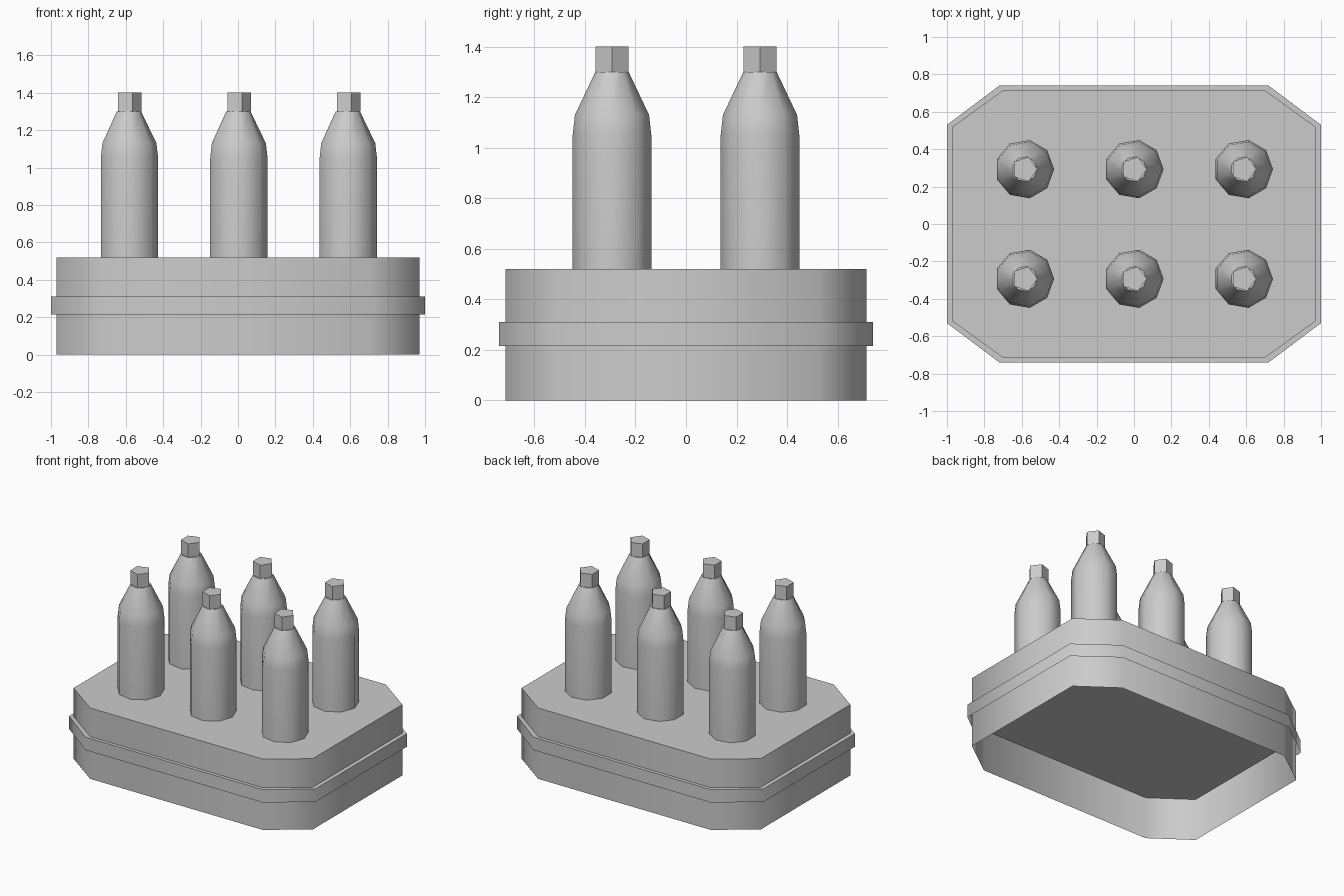
import bpy
import bmesh
from math import cos, sin, pi, radians

cube = bpy.data.objects.get("Cube")
if cube:
    bpy.data.objects.remove(cube, do_unlink=True)

grey = bpy.data.materials.new("plain grey")
grey.use_nodes = True
colour = (0.6, 0.6, 0.6, 1)
grey.diffuse_color = colour
grey.node_tree.nodes["Principled BSDF"].inputs["Base Color"].default_value = colour


def loft(name, outlines, location=(0, 0, 0), cap_bottom=False):
    """Stack matching outlines into a shell closed at the top."""
    bm = bmesh.new()
    rings = [[bm.verts.new(p) for p in outline] for outline in outlines]
    for low, high in zip(rings, rings[1:]):
        n = len(low)
        for i in range(n):
            j = (i + 1) % n
            bm.faces.new((low[i], low[j], high[j], high[i]))
    bm.faces.new(rings[-1])
    if cap_bottom:
        bm.faces.new(rings[0][::-1])
    mesh = bpy.data.meshes.new(name)
    bm.to_mesh(mesh)
    bm.free()
    mesh.materials.append(grey)
    obj = bpy.data.objects.new(name, mesh)
    obj.location = location
    bpy.context.collection.objects.link(obj)
    bpy.ops.object.select_all(action="DESELECT")
    obj.select_set(True)
    bpy.context.view_layer.objects.active = obj
    bpy.ops.object.shade_smooth_by_angle(angle=radians(60))
    return obj


def circle(sides, r, z):
    return [(r * cos(2 * pi * i / sides), r * sin(2 * pi * i / sides), z)
            for i in range(sides)]


def chamfered(x, y, corner_x, corner_y, z):
    """Rectangle with cut corners, counter-clockwise."""
    half = [(x, -corner_y), (x, corner_y), (corner_x, y), (-corner_x, y)]
    return [(a, b, z) for a, b in half] + [(-a, -b, z) for a, b in half]


# Tray body and the raised band around it, both open underneath
loft("tray_body", [chamfered(0.97, 0.715, 0.7, 0.52, z) for z in (0, 0.52)])
loft("tray_band", [chamfered(1.0, 0.74, 0.72, 0.53, z) for z in (0.215, 0.31)])

# Two rows of three capped bottles
profile = [(0.158, 0.52), (0.158, 1.05), (0.149, 1.13), (0.067, 1.3)]
for row, y in (("front", -0.293), ("back", 0.293)):
    for side, x in (("right", -0.585), ("middle", 0), ("left", 0.585)):
        spot = (x, y, 0)
        loft(f"bottle_{row}_{side}", [circle(9, r, z) for r, z in profile], spot)
        loft(f"cap_{row}_{side}", [circle(5, 0.069, z) for z in (1.3, 1.4)],
             spot, cap_bottom=True)
